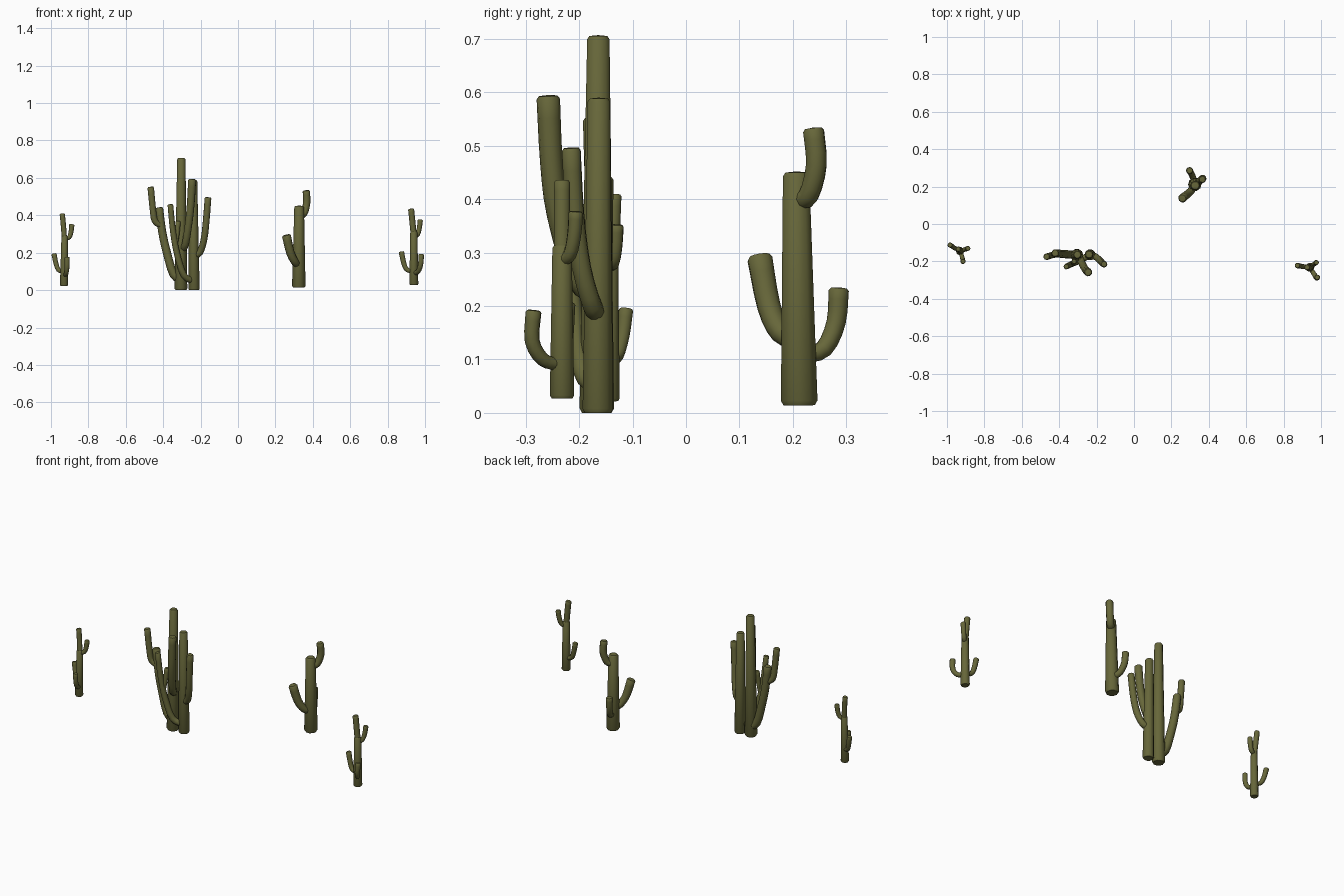
import bpy, bmesh, math
from mathutils import Vector

green = bpy.data.materials.new("olive_green")
green.diffuse_color = (0.135, 0.135, 0.042, 1)
SIDES = 10


def smooth_path(pts, steps=3):
    # Catmull-Rom interpolation through the control points
    p = [Vector(q) for q in pts]
    if len(p) < 3:
        return p
    ext = [2 * p[0] - p[1]] + p + [2 * p[-1] - p[-2]]
    out = []
    for i in range(1, len(ext) - 2):
        a, b, c, d = ext[i - 1:i + 3]
        for s in range(steps):
            t = s / steps
            out.append(0.5 * (2 * b + (c - a) * t + (2 * a - 5 * b + 4 * c - d) * t * t
                              + (3 * b - a - 3 * c + d) * t ** 3))
    return out + [p[-1]]


def stem(name, pts, r0, r1):
    # tapered tube with chamfered ends
    path = smooth_path(pts)
    n = len(path)
    tans = [(path[min(i + 1, n - 1)] - path[max(i - 1, 0)]).normalized() for i in range(n)]
    rings = []
    for i, (p, t) in enumerate(zip(path, tans)):
        r = r0 + (r1 - r0) * i / (n - 1)
        if i == 0:
            rings += [(p, t, r * 0.85), (p + t * r * 0.25, t, r)]
        elif i == n - 1:
            rings += [(p - t * r * 0.35, t, r), (p - t * r * 0.08, t, r * 0.8)]
        else:
            rings.append((p, t, r))
    bm = bmesh.new()
    u = Vector((1, 0, 0))
    loops = []
    for p, t, r in rings:
        u = (u - t * u.dot(t)).normalized()
        v = t.cross(u)
        loops.append([bm.verts.new(p + r * (u * math.cos(a) + v * math.sin(a)))
                      for a in (2 * math.pi * k / SIDES for k in range(SIDES))])
    for a, b in zip(loops, loops[1:]):
        for k in range(SIDES):
            j = (k + 1) % SIDES
            bm.faces.new((a[k], a[j], b[j], b[k]))
    bm.faces.new(loops[0][::-1])
    tip = bm.verts.new(path[-1])
    for k in range(SIDES):
        bm.faces.new((loops[-1][k], loops[-1][(k + 1) % SIDES], tip))
    bmesh.ops.recalc_face_normals(bm, faces=bm.faces)
    me = bpy.data.meshes.new(name)
    bm.to_mesh(me)
    bm.free()
    me.materials.append(green)
    ob = bpy.data.objects.new(name, me)
    bpy.context.collection.objects.link(ob)
    bpy.ops.object.select_all(action='DESELECT')
    ob.select_set(True)
    bpy.context.view_layer.objects.active = ob
    bpy.ops.object.shade_smooth_by_angle(angle=math.radians(40))


# big cluster
stem("cluster_main_trunk", [(-.305, -.167, 0), (-.303, -.164, .707)], .034, .022)
stem("cluster_second_trunk", [(-.235, -.165, 0), (-.24, -.163, .59)], .03, .022)
stem("cluster_left_arm", [(-.30, -.165, .055), (-.345, -.163, .085), (-.38, -.16, .2),
                          (-.405, -.158, .31), (-.422, -.156, .443)], .023, .021)
stem("cluster_far_left_arm", [(-.41, -.16, .345), (-.445, -.168, .37), (-.456, -.172, .44),
                              (-.467, -.175, .553)], .017, .018)
stem("cluster_right_arm", [(-.24, -.165, .185), (-.205, -.175, .2), (-.182, -.195, .27),
                           (-.17, -.208, .37), (-.16, -.215, .497)], .018, .018)
stem("cluster_front_arm", [(-.295, -.17, .22), (-.28, -.205, .25), (-.262, -.24, .37),
                           (-.252, -.252, .47), (-.245, -.258, .595)], .019, .022)
stem("cluster_low_front_arm", [(-.245, -.17, .05), (-.29, -.195, .08), (-.325, -.21, .19),
                               (-.347, -.22, .31), (-.362, -.228, .46)], .018, .015)
stem("cluster_small_arm", [(-.335, -.212, .24), (-.326, -.207, .3), (-.32, -.2, .37)], .012, .014)

# back cactus
stem("back_trunk", [(.325, .212, .014), (.327, .206, .452)], .036, .026)
stem("back_top_arm", [(.33, .212, .40), (.352, .23, .408), (.367, .244, .465),
                      (.365, .238, .534)], .019, .02)
stem("back_left_arm", [(.32, .205, .14), (.305, .178, .15), (.28, .155, .2),
                       (.258, .137, .296)], .019, .024)
stem("back_rear_arm", [(.325, .22, .107), (.312, .258, .12), (.3, .281, .17),
                       (.297, .286, .235)], .016, .019)

# right cactus
stem("right_trunk", [(.94, -.232, .027), (.94, -.232, .315)], .024, .019)
stem("right_trunk_tip", [(.94, -.232, .29), (.932, -.232, .37), (.925, -.232, .436)], .016, .016)
stem("right_upper_arm", [(.942, -.232, .285), (.96, -.217, .297), (.97, -.209, .335),
                         (.975, -.206, .378)], .012, .014)
stem("right_left_arm", [(.93, -.23, .1), (.9, -.227, .112), (.885, -.224, .15),
                        (.873, -.222, .207)], .012, .015)
stem("right_front_arm", [(.945, -.24, .09), (.963, -.268, .1), (.976, -.288, .135),
                         (.98, -.285, .193)], .012, .015)

# left cactus
stem("left_trunk", [(-.93, -.145, .022), (-.927, -.143, .29)], .022, .017)
stem("left_trunk_tip", [(-.928, -.142, .27), (-.933, -.137, .34), (-.94, -.134, .41)], .014, .014)
stem("left_upper_arm", [(-.925, -.142, .275), (-.903, -.136, .282), (-.893, -.132, .31),
                        (-.888, -.13, .353)], .011, .014)
stem("left_left_arm", [(-.935, -.14, .098), (-.96, -.128, .108), (-.974, -.118, .145),
                       (-.984, -.112, .196)], .011, .014)
stem("left_front_arm", [(-.927, -.15, .08), (-.918, -.18, .09), (-.914, -.198, .125),
                        (-.914, -.2, .178)], .011, .014)
